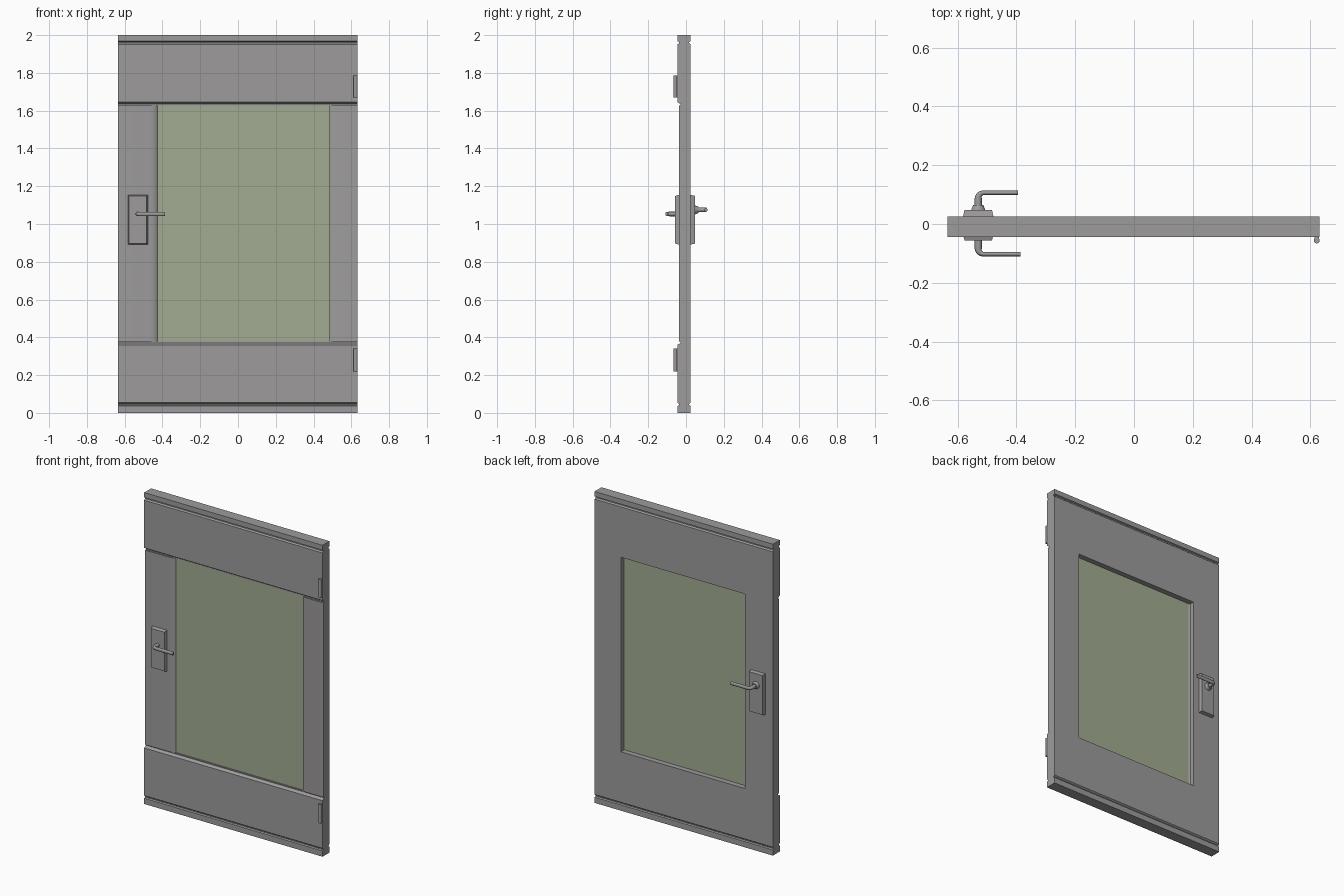
import bpy, bmesh, math
from mathutils import Matrix, Vector

if "Cube" in bpy.data.objects:
    bpy.data.objects.remove(bpy.data.objects["Cube"])


def material(name, rgb):
    m = bpy.data.materials.new(name)
    m.diffuse_color = (*rgb, 1)
    m.use_nodes = True
    m.node_tree.nodes["Principled BSDF"].inputs["Base Color"].default_value = m.diffuse_color
    return m


GREY = material("grey_metal", (0.34, 0.33, 0.33))
GLASS = material("green_glass", (0.36, 0.41, 0.285))


def finish(bm, name, mat, smooth=False):
    bmesh.ops.recalc_face_normals(bm, faces=bm.faces)
    me = bpy.data.meshes.new(name)
    bm.to_mesh(me)
    bm.free()
    ob = bpy.data.objects.new(name, me)
    bpy.context.collection.objects.link(ob)
    me.materials.append(mat)
    if smooth:
        bpy.ops.object.select_all(action='DESELECT')
        bpy.context.view_layer.objects.active = ob
        ob.select_set(True)
        bpy.ops.object.shade_smooth_by_angle(angle=math.radians(35))
    return ob


def loft(name, start, end, mat=GREY, smooth=False):
    """Closed solid between two outlines with the same point count."""
    bm = bmesh.new()
    a = [bm.verts.new(p) for p in start]
    b = [bm.verts.new(p) for p in end]
    bm.faces.new(a)
    bm.faces.new(b[::-1])
    for i in range(len(a)):
        j = (i + 1) % len(a)
        bm.faces.new((a[i], a[j], b[j], b[i]))
    return finish(bm, name, mat, smooth)


def rect(x0, x1, z0, z1, y, inset=0.0):
    x0, x1, z0, z1 = x0 + inset, x1 - inset, z0 + inset, z1 - inset
    return [(x0, y, z0), (x1, y, z0), (x1, y, z1), (x0, y, z1)]


def disc(x, z, y, r, n=24):
    return [(x + r * math.cos(2 * math.pi * i / n), y,
             z + r * math.sin(2 * math.pi * i / n)) for i in range(n)]


X0, X1 = -0.635, 0.632
FRONT, BACK = -0.045, 0.025
Z0, Z1 = 0.378, 1.627

# top and bottom rails, with cap groove and chamfer next to the glass
rail = [(BACK, 2), (FRONT, 2), (FRONT, 1.968), (-0.036, 1.964), (-0.036, 1.958),
        (FRONT, 1.951), (FRONT, 1.645), (-0.028, 1.634), (-0.028, Z1),
        (BACK, Z1), (BACK, 1.951), (0.016, 1.958), (0.016, 1.964), (BACK, 1.968)]
for name, flip in (("top_rail", False), ("bottom_rail", True)):
    pts = [(y, Z0 + Z1 - z if flip else z) for y, z in rail]
    if flip:
        pts = [(y, 0.0 if z < 0.02 else z) for y, z in pts]
    loft(name, [(X0, y, z) for y, z in pts], [(X1, y, z) for y, z in pts])

# side stiles
left = [(X0, BACK), (X0, -0.037), (-0.465, -0.037), (-0.445, -0.034),
        (-0.432, -0.029), (-0.424, -0.020), (-0.424, -0.010),
        (-0.437, -0.004), (-0.437, BACK)]
right = [(X1, BACK), (X1, -0.037), (0.497, -0.037), (0.485, -0.031),
         (0.485, -0.009), (0.446, -0.009), (0.446, BACK)]
for name, prof in (("left_stile", left), ("right_stile", right)):
    loft(name, [(x, y, Z0) for x, y in prof], [(x, y, Z1) for x, y in prof], smooth=True)

# window pane
loft("window_pane", rect(-0.45, 0.487, Z0 - 0.01, Z1 + 0.01, -0.022),
     rect(-0.45, 0.487, Z0 - 0.01, Z1 + 0.01, -0.009), GLASS)

# hinge barrels
for name, z0, z1 in (("upper_hinge", 1.67, 1.785), ("lower_hinge", 0.22, 0.34)):
    def ring(z, r):
        return [(0.622 + r * math.cos(i * math.pi / 8), -0.056 + r * math.sin(i * math.pi / 8), z)
                for i in range(16)]
    loft(name, ring(z0, 0.010), ring(z1, 0.010), smooth=True)
    # leaf joining the barrel to the door
    loft(name + "_leaf", rect(0.615, 0.629, z0, z1, -0.054),
         rect(0.615, 0.629, z0, z1, -0.040))


def lever(name, y_wall, y_out, z, x_tip):
    """Round bar leaving the door, bending, then running sideways."""
    s = 1 if y_out > 0 else -1
    xs, r = -0.53, 0.018
    path = [(xs, y_wall)]
    path += [(xs + r - r * math.cos(t), y_out - s * r + s * r * math.sin(t))
             for t in [i * math.pi / 12 for i in range(7)]]
    path.append((x_tip, y_out))
    n = 16
    bm = bmesh.new()
    rings = []
    for i, p in enumerate(path):
        a = Vector(path[max(i - 1, 0)])
        b = Vector(path[min(i + 1, len(path) - 1)])
        d = (b - a).normalized()
        side = Vector((-d.y, d.x))
        f = min(max(i - 1, 0) / 6, 1)
        w = 0.012 * (1 - f) + 0.0075 * f
        h = 0.012 * (1 - f) + 0.0115 * f
        rings.append([bm.verts.new((p[0] + side.x * w * math.cos(k * 2 * math.pi / n),
                                    p[1] + side.y * w * math.cos(k * 2 * math.pi / n),
                                    z + h * math.sin(k * 2 * math.pi / n)))
                      for k in range(n)])
    for a, b in zip(rings, rings[1:]):
        for k in range(n):
            bm.faces.new((a[k], a[(k + 1) % n], b[(k + 1) % n], b[k]))
    bm.faces.new(rings[0])
    bm.faces.new(rings[-1])
    finish(bm, name, GREY, True)


# handle plates, rose and levers
loft("front_handle_plate", rect(-0.583, -0.477, 0.89, 1.155, -0.035),
     rect(-0.583, -0.477, 0.89, 1.155, -0.057, 0.007))
loft("back_handle_plate", rect(-0.583, -0.477, 0.89, 1.155, 0.02),
     rect(-0.583, -0.477, 0.89, 1.155, 0.047, 0.006))
loft("back_handle_rose", disc(-0.53, 1.075, 0.045, 0.025),
     disc(-0.53, 1.075, 0.065, 0.017), smooth=True)
lever("front_lever", -0.05, -0.1025, 1.053, -0.387)
lever("back_lever", 0.05, 0.106, 1.075, -0.395)
